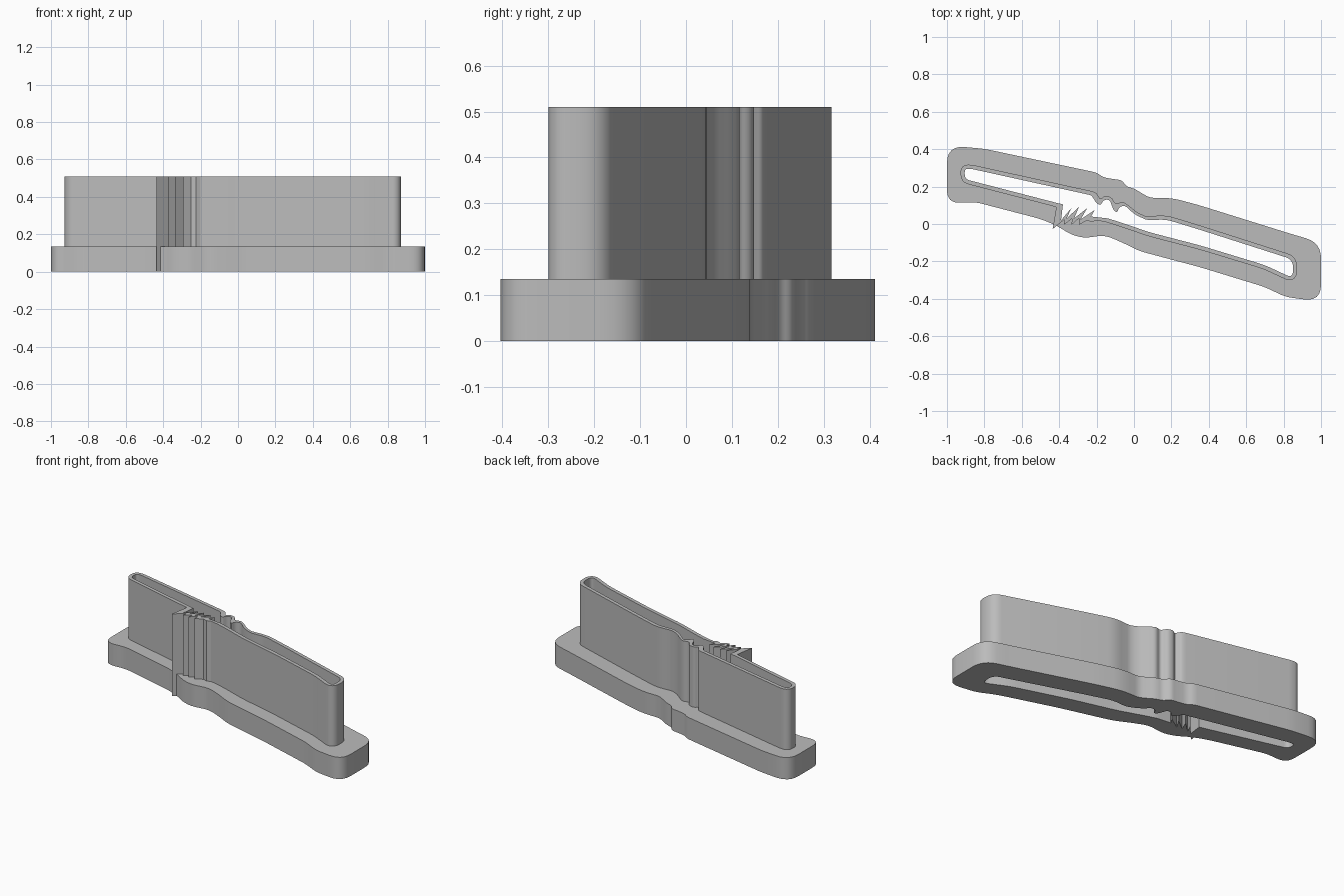
import bpy
import bmesh
from mathutils import Vector

default_cube = bpy.data.objects.get("Cube")
if default_cube:
    bpy.data.objects.remove(default_cube, do_unlink=True)

BASE_HEIGHT = 0.135
WALL_HEIGHT = 0.51
WALL_THICKNESS = 0.022

grey = bpy.data.materials.new("plain grey")
grey.use_nodes = True
grey.diffuse_color = (0.5, 0.5, 0.5, 1)
grey.node_tree.nodes["Principled BSDF"].inputs["Base Color"].default_value = grey.diffuse_color


def rounded(points, closed=False, radius=0.04, steps=6):
    """Round the corners of an outline; a third value in a point sets its radius."""
    result = []
    count = len(points)
    for i, point in enumerate(points):
        corner = Vector(point[:2])
        if not closed and i in (0, count - 1):
            result.append(corner)
            continue
        before = Vector(points[i - 1][:2]) - corner
        after = Vector(points[(i + 1) % count][:2]) - corner
        size = point[2] if len(point) > 2 else radius
        reach = min(size, before.length * 0.48, after.length * 0.48)
        start = corner + before.normalized() * reach
        end = corner + after.normalized() * reach
        for step in range(steps + 1):
            t = step / steps
            result.append(start.lerp(corner, t).lerp(corner.lerp(end, t), t))
    return result


def offset(path, distance):
    """Shift an open counter-clockwise path outwards."""
    result = []
    for i, point in enumerate(path):
        previous = path[max(i - 1, 0)]
        following = path[min(i + 1, len(path) - 1)]
        along = (following - previous).normalized()
        result.append(point + Vector((along.y, -along.x)) * distance)
    return result


def prism(name, outline, bottom, top):
    """Extrude a closed outline into a solid."""
    bm = bmesh.new()
    base = bm.faces.new([bm.verts.new((p[0], p[1], bottom)) for p in outline])
    extruded = bmesh.ops.extrude_face_region(bm, geom=[base])
    moved = [v for v in extruded["geom"] if isinstance(v, bmesh.types.BMVert)]
    bmesh.ops.translate(bm, verts=moved, vec=(0, 0, top - bottom))
    bmesh.ops.recalc_face_normals(bm, faces=bm.faces)
    mesh = bpy.data.meshes.new(name)
    bm.to_mesh(mesh)
    bm.free()
    mesh.materials.append(grey)
    obj = bpy.data.objects.new(name, mesh)
    bpy.context.collection.objects.link(obj)
    return obj


def combine(target, tool, operation):
    """Apply a boolean and discard the tool object."""
    modifier = target.modifiers.new(operation.title(), "BOOLEAN")
    modifier.operation = operation
    modifier.solver = "EXACT"
    modifier.object = tool
    bpy.ops.object.select_all(action="DESELECT")
    bpy.context.view_layer.objects.active = target
    target.select_set(True)
    bpy.ops.object.modifier_apply(modifier=modifier.name)
    bpy.data.objects.remove(tool, do_unlink=True)


# Smooth runs of the slot around the right and left ends
right_run = rounded([
    (-.14, .03), (-.075, .01), (.085, -.045), (.355, -.115), (.7, -.22),
    (.85, -.29), (.85, -.19), (.35, -.03), (.17, .025, .1), (.085, .02),
])
left_run = rounded([
    (-.235, .155), (-.87, .295), (-.905, .295), (-.905, .24), (-.41, .112),
])

# Wavy notch and saw teeth, inner and outer lines
inner_wave = rounded([
    (.06, .025), (.005, .05), (-.05, .1), (-.08, .09), (-.09, .06),
    (-.11, .075), (-.13, .13), (-.16, .13), (-.18, .1), (-.2, .11), (-.225, .15),
], steps=4)
outer_wave = rounded([
    (.06, .043), (.02, .06), (-.03, .1), (-.06, .12), (-.1, .105),
    (-.12, .145), (-.16, .15), (-.18, .13), (-.2, .165), (-.215, .172),
], steps=4)
inner_teeth = [
    (-.38, .105), (-.39, .02), (-.335, .085), (-.36, .03), (-.295, .09),
    (-.32, .03), (-.25, .085), (-.285, .025), (-.21, .075), (-.23, .04),
]
outer_teeth = [
    (-.435, -.027), (-.37, .025), (-.375, -.005), (-.33, .03), (-.335, -.005),
    (-.295, .03), (-.295, -.005), (-.25, .02), (-.225, .01), (-.2, .02),
]

# Wide base flange outline
flange_outline = rounded([
    (-.5, .027), (-.41, -.01), (-.34, -.055), (-.27, -.075), (-.155, -.06),
    (-.06, -.1), (.03, -.145), (.35, -.23), (.7, -.337), (.81, -.39),
    (1, -.415, .15), (1, -.1, .15), (.83, -.05), (.35, .1), (.2, .14, .1),
    (.085, .14), (.04, .165), (0, .19), (-.04, .2), (-.065, .235),
    (-.11, .24), (-.165, .25), (-.2, .275), (-.8, .402),
    (-1, .42, .15), (-1, .11, .15), (-.85, .118),
], closed=True)

slot_outline = right_run + inner_wave + left_run + inner_teeth
wall_outline = (offset(right_run, WALL_THICKNESS) + outer_wave
                + offset(left_run, WALL_THICKNESS) + outer_teeth)

# Tall thin wall joined to the flange, with the slot cut through both
cutter = prism("cutter_body", flange_outline, 0, BASE_HEIGHT)
wall = prism("wall", wall_outline, 0, WALL_HEIGHT)
slot = prism("slot", slot_outline, -0.1, WALL_HEIGHT + 0.1)
slot.hide_render = True
combine(cutter, wall, "UNION")
combine(cutter, slot, "DIFFERENCE")
bpy.ops.object.shade_smooth_by_angle(angle=0.5)
